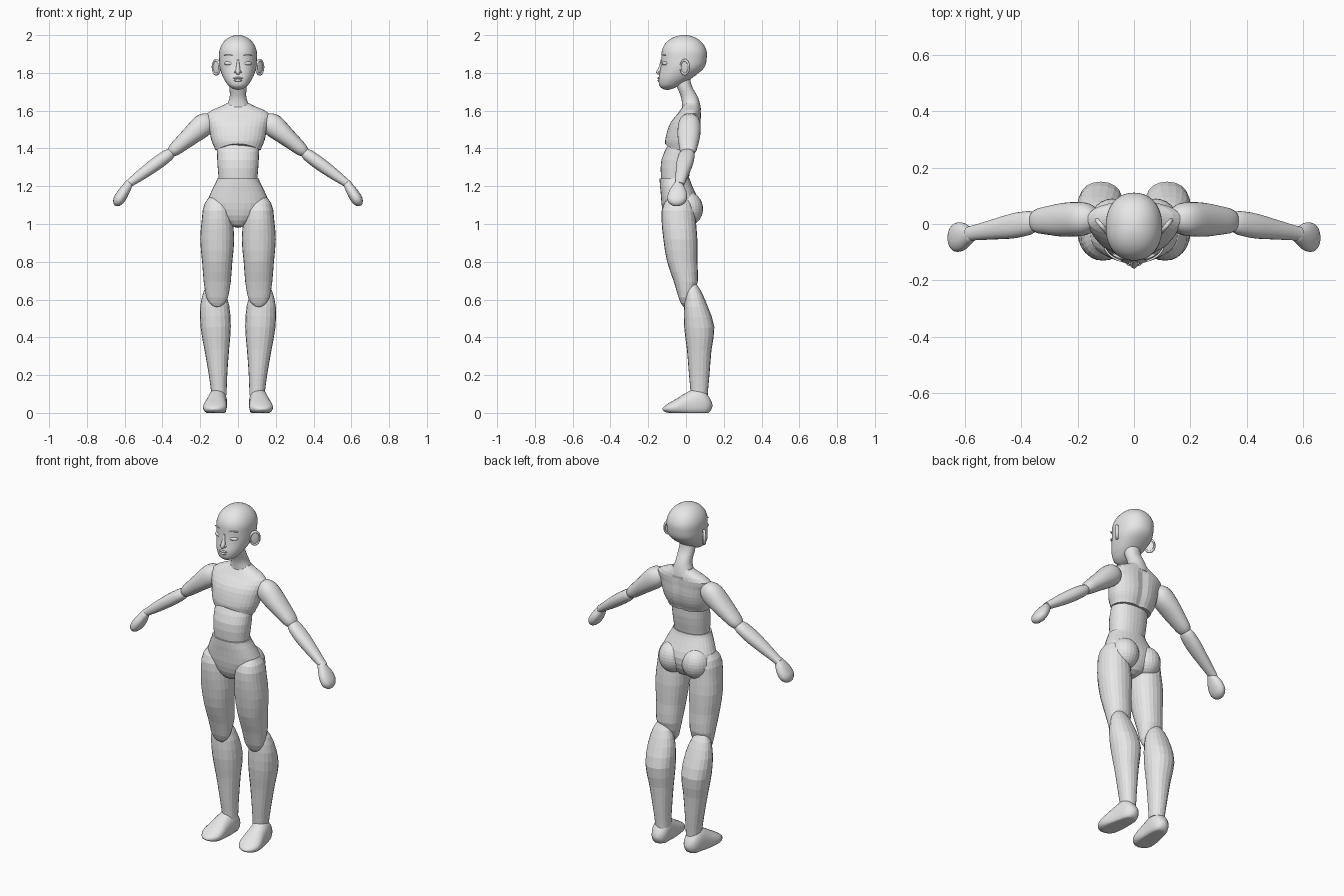
import bpy, bmesh
from math import cos, sin, pi, exp, sqrt, radians
from mathutils import Vector, Matrix

cube = bpy.data.objects.get("Cube")
if cube:
    bpy.data.objects.remove(cube, do_unlink=True)

grey = bpy.data.materials.new("neutral_grey")
grey.use_nodes = True
tone = (0.8, 0.8, 0.8, 1)
grey.diffuse_color = tone
grey.node_tree.nodes["Principled BSDF"].inputs["Base Color"].default_value = tone

SIDEWAYS, DEPTH, UP = Matrix.Identity(3)


def finish(name, bm, smooth):
    """Turn a bmesh into a shaded, coloured object."""
    bmesh.ops.recalc_face_normals(bm, faces=bm.faces)
    mesh = bpy.data.meshes.new(name)
    bm.to_mesh(mesh)
    bm.free()
    mesh.materials.append(grey)
    obj = bpy.data.objects.new(name, mesh)
    bpy.context.collection.objects.link(obj)
    if smooth:
        bpy.ops.object.select_all(action='DESELECT')
        obj.select_set(True)
        bpy.context.view_layer.objects.active = obj
        bpy.ops.object.shade_smooth_by_angle(angle=radians(50))


def sample(values, t):
    """Smooth curve through evenly spaced values, for t from 0 to 1."""
    last = len(values) - 1
    i = min(int(t * last), last - 1)
    f = t * last - i
    a, b, c, d = (values[min(max(i + k, 0), last)] for k in (-1, 0, 1, 2))
    return b + f * (c - a + f * (2 * a - 5 * b + 4 * c - d
                                 + f * (3 * (b - c) + d - a))) / 2


def rounding(t, reach):
    """Dome factor that closes an end within the given reach."""
    return sqrt(1 - (1 - t / reach) ** 2) if t < reach else 1


def signed_power(value, power):
    return abs(value) ** (2 / power) * (1 if value > 0 else -1)


def loft(name, start, end, widths, depths, shifts, ends=(0, 0), thick=DEPTH,
         rows=16, sides=24, power=2.2, smooth=True, warp=None, side=1):
    """Skin oval rings from start to end; shifts bow the path along thick."""
    start, end = Vector(start), Vector(end)
    wide = thick.cross(end - start).normalized()
    bm = bmesh.new()
    rings = []
    for row in range(rows + 1):
        t = (1 - cos(pi * row / rows)) / 2
        dome = max(rounding(t, ends[0]) * rounding(1 - t, ends[1]), .02)
        centre = start.lerp(end, t) + thick * sample(shifts, t)
        across = wide * sample(widths, t) * dome
        along = thick * sample(depths, t) * dome
        ring = []
        for k in range(sides):
            a = 2 * pi * k / sides
            p = (centre + across * signed_power(cos(a), power)
                 + along * signed_power(sin(a), power))
            if warp:
                warp(p)
            ring.append(bm.verts.new((p.x * side, p.y, p.z)))
        rings.append(ring)
    for low, high in zip(rings, rings[1:]):
        for k in range(sides):
            bm.faces.new((low[k - 1], low[k], high[k], high[k - 1]))
    bm.faces.new(rings[0])
    bm.faces.new(rings[-1])
    finish(name, bm, smooth)


def ellipsoid(name, centre, radii, turn=0, smooth=True):
    bm = bmesh.new()
    place = (Matrix.Translation(centre) @ Matrix.Rotation(turn, 4, 'Z')
             @ Matrix.Diagonal((*radii, 1)))
    bmesh.ops.create_uvsphere(bm, u_segments=24, v_segments=16, radius=1, matrix=place)
    finish(name, bm, smooth)


def shape_chest(p):
    """Arch the lower rib edge and press in the spine."""
    if p.y < 0:
        fade = min(max((1.45 - p.z) / .06, 0), 1)
        p.z += .035 * fade * max(0, 1 - (p.x / .12) ** 2)
    elif p.y > .03 and p.z < 1.6:
        p.y -= .01 * exp(-(p.x / .025) ** 2)


def flatten_sole(p):
    p.z = max(p.z, 0)


# Head and neck
loft("head", start=(0, 0, 1.71), end=(0, 0, 2),
     widths=(.04, .075, .096, .1, .1, .1),
     depths=(.04, .085, .115, .12, .12, .12),
     shifts=(-.1, -.06, -.02, -.01, -.01, -.01),
     ends=(.1, .35), rows=32, sides=40)
loft("neck", start=(0, 0, 1.6), end=(0, 0, 1.8),
     widths=(.07, .045, .045, .04), depths=(.05, .045, .04, .04),
     shifts=(.03, .02, -.01, -.02))

# Facial features
loft("nose", start=(0, 0, 1.87), end=(0, 0, 1.79),
     widths=(.005, .01, .015), depths=(.005, .01, .026),
     shifts=(-.13, -.135, -.14), ends=(0, .3))
ellipsoid("upper_lip", (0, -.142, 1.772), (.026, .009, .006))
ellipsoid("lower_lip", (0, -.141, 1.76), (.021, .01, .007))

# Chest, belly and pelvis
loft("chest", start=(0, 0, 1.39), end=(0, 0, 1.64),
     widths=(.12, .14, .15, .16, .16, .06),
     depths=(.08, .09, .09, .08, .06, .04),
     shifts=(-.03, -.02, -.01, 0, .02, .03),
     sides=32, smooth=False, warp=shape_chest)
loft("belly", start=(0, 0, 1.2), end=(0, 0, 1.48),
     widths=(.1, .11, .11), depths=(.07, .08, .05), shifts=(-.06, -.05, -.02),
     rows=10, sides=32, smooth=False)
loft("pelvis", start=(0, 0, .98), end=(0, 0, 1.24),
     widths=(.04, .12, .16, .14, .11), depths=(.06, .09, .1, .09, .08),
     shifts=(-.03, -.03, -.06), ends=(.1, 0), rows=12, sides=32, smooth=False)

# Paired parts
for label, s in (("left_", 1), ("right_", -1)):
    # Eye, brow and nostril
    ellipsoid(label + "eye", (s * .048, -.111, 1.85), (.026, .016, .011), s * .25)
    ellipsoid(label + "brow", (s * .05, -.116, 1.894), (.027, .007, .003), s * .3)
    ellipsoid(label + "nostril", (s * .013, -.137, 1.804), (.007, .009, .006))

    # Ear: a thin disc with a raised rim
    turn = -s * radians(40)
    ear = (s * .115, -.006, 1.83)
    ellipsoid(label + "ear", ear, (.006, .028, .041), turn)
    bpy.ops.mesh.primitive_torus_add(
        location=ear, rotation=(0, pi / 2, turn), major_radius=1, minor_radius=.2,
        major_segments=28, minor_segments=10)
    rim = bpy.context.object
    rim.name = label + "ear_rim"
    rim.scale = (.037, .027, .04)
    rim.data.materials.append(grey)
    bpy.ops.object.shade_smooth_by_angle(angle=radians(60))

    # Leg
    ellipsoid(label + "buttock", (s * .076, .01, 1.08), (.08, .08, .09), smooth=False)
    loft(label + "thigh", start=(.11, 0, 1.16), end=(.11, 0, .56),
         widths=(.07, .08, .09, .08, .07, .05),
         depths=(.08, .09, .09, .08, .06, .02),
         shifts=(-.04, -.04, -.03, -.02, 0, -.01),
         ends=(.15, .1), smooth=False, side=s)
    loft(label + "calf", start=(.13, 0, .7), end=(.1, 0, .09),
         widths=(.04, .075, .08, .065, .05, .04),
         depths=(.03, .06, .08, .065, .055, .045),
         shifts=(.03, .05, .07, .07, .07, .07),
         ends=(.1, 0), sides=20, smooth=False, side=s)
    loft(label + "foot", start=(.1, .14, 0), end=(.13, -.125, 0),
         widths=(.04, .05, .055, .063, .05), depths=(.04, .08, .07, .04, .02),
         shifts=(.04, .05, .04, .03, .02), ends=(.15, .2), thick=UP,
         warp=flatten_sole, side=s)

    # Arm
    loft(label + "upper_arm", start=(.13, .02, 1.57), end=(.37, .01, 1.365),
         widths=(.05, .06, .05, .04, .03), depths=(.05, .06, .06, .05, .04),
         shifts=(0, 0), ends=(.2, .15), side=s)
    loft(label + "forearm", start=(.335, .01, 1.39), end=(.59, -.035, 1.205),
         widths=(.03, .035, .03, .02), depths=(.04, .045, .035, .025),
         shifts=(0, 0), ends=(.15, 0), side=s)
    loft(label + "hand", start=(.57, -.04, 1.225), end=(.65, -.05, 1.097),
         widths=(.02, .03, .03), depths=(.02, .05, .05),
         shifts=(0, 0), ends=(.1, .3), side=s)
